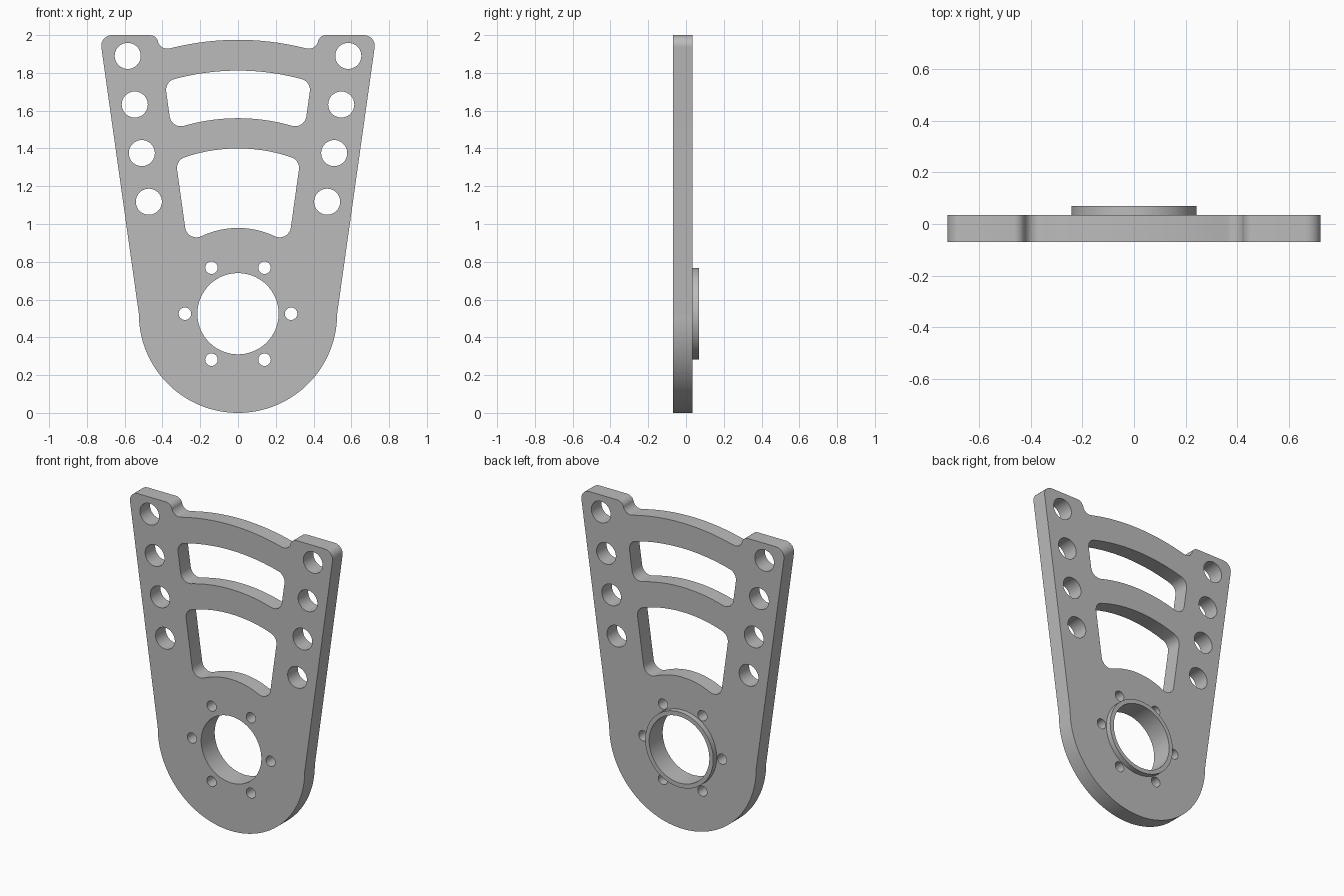
import bpy, bmesh
from math import sin, cos, atan2, sqrt, radians, degrees, pi

cube = bpy.data.objects.get("Cube")
if cube:
    bpy.data.objects.remove(cube, do_unlink=True)

HUB = 0.525                      # height of the bore centre, shared by all large arcs
SIDE_SLOPE = 0.1396              # sideways lean of the flanks per unit height
BACK, MID, FRONT = 0.069, 0.034, -0.069

metal = bpy.data.materials.new("plain grey metal")
metal.use_nodes = True
grey = (0.5, 0.5, 0.5, 1)
metal.diffuse_color = grey
metal.node_tree.nodes["Principled BSDF"].inputs["Base Color"].default_value = grey


def arc(cx, cz, r, a0, a1, n=10):
    """Points along an arc, angles in degrees."""
    angles = [radians(a0 + (a1 - a0) * i / n) for i in range(n + 1)]
    return [(cx + r * cos(a), cz + r * sin(a)) for a in angles]


def circle(cx, cz, r, n=40):
    return arc(cx, cz, r, 0, 360, n)[:-1]


def mirrored(half):
    """Close a right-hand half outline with its reflection."""
    return half + [(-x, z) for x, z in reversed(half) if x > 1e-5]


def window(r_low, r_high, fillet=0.06):
    """Arched opening with slanted sides and rounded corners."""
    lean = degrees(atan2(SIDE_SLOPE, 1))
    # Line parallel to the side on which both corner centres lie
    base = 0.216 - fillet * sqrt(1 + SIDE_SLOPE ** 2)

    def corner(dist):
        k = 1 + SIDE_SLOPE ** 2
        h = (-base * SIDE_SLOPE + sqrt(k * dist ** 2 - base ** 2)) / k
        return base + SIDE_SLOPE * h, h

    lx, lh = corner(r_low + fillet)
    ux, uh = corner(r_high - fillet)
    low, high = degrees(atan2(lh, lx)), degrees(atan2(uh, ux))
    half = arc(0, HUB, r_low, 90, low, 16)
    half += arc(lx, HUB + lh, fillet, low - 180, -lean)[1:]
    half += arc(ux, HUB + uh, fillet, -lean, high)
    half += arc(0, HUB, r_high, high, 90, 16)[1:]
    return mirrored(half)


def extruded(name, loops, y0, y1):
    """Fill closed loops, with inner loops as holes, between two depths."""
    curve = bpy.data.curves.new(name, "CURVE")
    curve.dimensions = "2D"
    curve.fill_mode = "BOTH"
    curve.extrude = (y1 - y0) / 2
    for loop in loops:
        spline = curve.splines.new("POLY")
        spline.points.add(len(loop) - 1)
        for point, (x, z) in zip(spline.points, loop):
            point.co = (x, z, 0, 1)
        spline.use_cyclic_u = True
    curve.materials.append(metal)
    obj = bpy.data.objects.new(name, curve)
    bpy.context.collection.objects.link(obj)
    obj.rotation_euler.x = pi / 2
    obj.location.y = (y0 + y1) / 2
    bpy.ops.object.select_all(action="DESELECT")
    obj.select_set(True)
    bpy.context.view_layer.objects.active = obj
    bpy.ops.object.convert(target="MESH")
    obj = bpy.context.object
    bm = bmesh.new()
    bm.from_mesh(obj.data)
    bmesh.ops.remove_doubles(bm, verts=bm.verts, dist=0.0001)
    bmesh.ops.recalc_face_normals(bm, faces=bm.faces)
    bm.to_mesh(obj.data)
    bm.free()
    bpy.ops.object.shade_smooth_by_angle(angle=radians(30))
    return obj


# Plate outline: round foot, leaning flank, ear, notch, arched top
outline = arc(0, HUB, HUB, -90, 0, 40)
outline += arc(0.667, 1.943, 0.057, -8, 90)
outline += arc(0.467, 1.955, 0.045, 90, 165)
outline += arc(0.375, 1.978, 0.05, -15, -104.5)
outline += arc(0, HUB, 1.45, 75.5, 90, 16)[1:]

# Openings: bore, two windows, bolt circle, rows of flank holes
bore = circle(0, HUB, 0.215, 72)
holes = [bore, window(0.454, 0.875), window(1.035, 1.287)]
for i in range(6):
    a = i * pi / 3
    holes.append(circle(0.281 * cos(a), HUB + 0.281 * sin(a), 0.033, 28))
for i in range(4):
    for side in (-1, 1):
        holes.append(circle(side * (0.472 + 0.0373 * i), 1.118 + 0.2573 * i, 0.069))

extruded("mounting_plate", [mirrored(outline)] + holes, FRONT, MID)

# Raised collar around the bore on the back
extruded("bore_collar", [circle(0, HUB, 0.243, 72), bore], MID, BACK)
